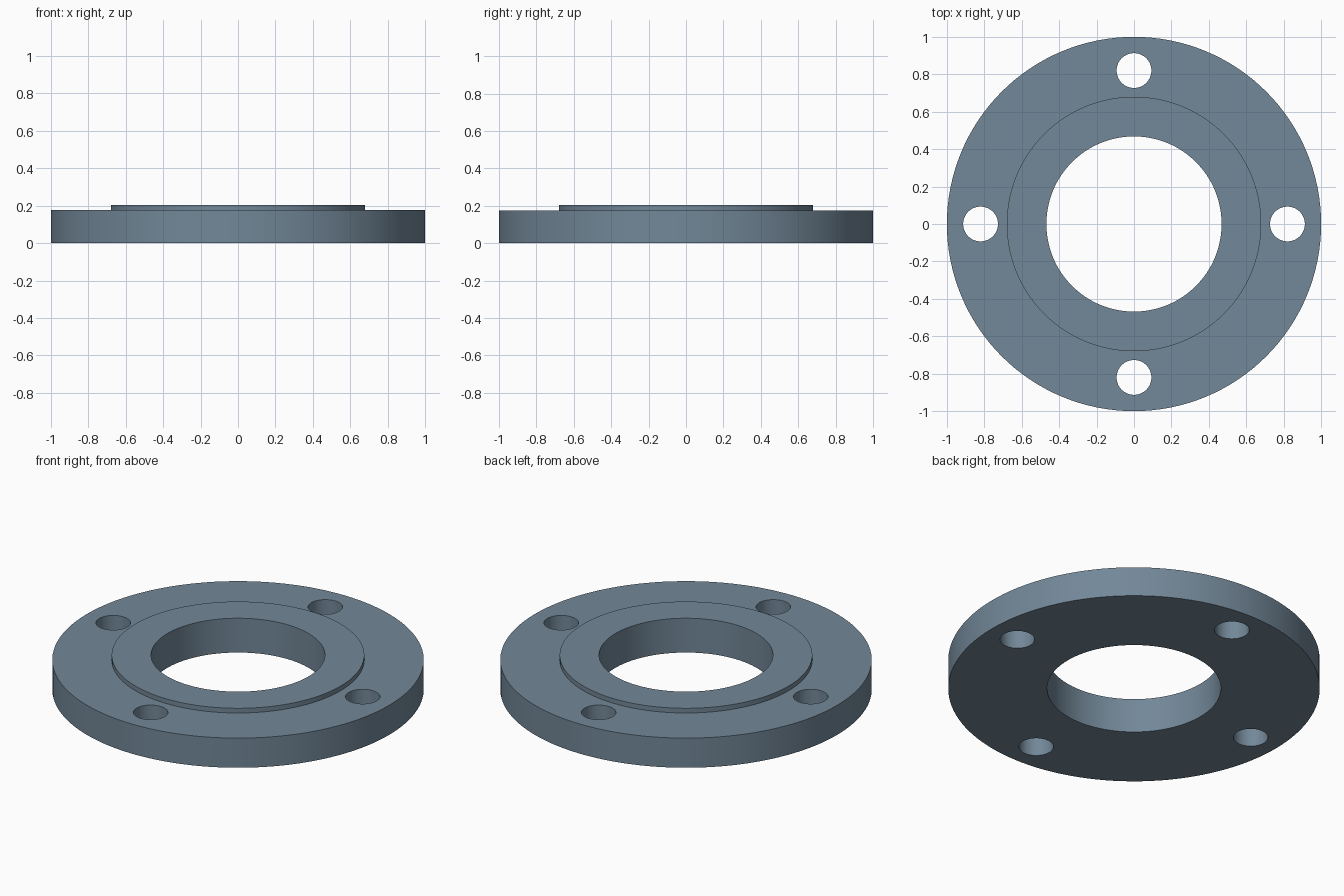
import bpy, bmesh, math

if "Cube" in bpy.data.objects:
    bpy.data.objects.remove(bpy.data.objects["Cube"])

SEG = 128
R_OUT, R_FACE, R_BORE = 1.0, 0.68, 0.468
Z_PLATE, Z_FACE = 0.176, 0.204
R_BOLT, R_HOLE, N_HOLES, HOLE_SEG = 0.82, 0.093, 4, 48

# Flange body: closed profile turned around the z axis
profile = [(R_BORE, 0), (R_OUT, 0), (R_OUT, Z_PLATE),
           (R_FACE, Z_PLATE), (R_FACE, Z_FACE), (R_BORE, Z_FACE)]
bm = bmesh.new()
rings = []
for i in range(SEG):
    a = 2 * math.pi * i / SEG
    rings.append([bm.verts.new((r * math.cos(a), r * math.sin(a), z)) for r, z in profile])
for i in range(SEG):
    p, q = rings[i], rings[(i + 1) % SEG]
    for j in range(len(profile)):
        k = (j + 1) % len(profile)
        bm.faces.new((p[j], q[j], q[k], p[k]))
bmesh.ops.recalc_face_normals(bm, faces=bm.faces)
mesh = bpy.data.meshes.new("flange")
bm.to_mesh(mesh)
bm.free()
flange = bpy.data.objects.new("flange", mesh)
bpy.context.collection.objects.link(flange)

# Slate blue-grey steel
steel = bpy.data.materials.new("slate_steel")
steel.diffuse_color = (0.17, 0.245, 0.315, 1)
steel.use_nodes = True
steel.node_tree.nodes["Principled BSDF"].inputs["Base Color"].default_value = steel.diffuse_color
mesh.materials.append(steel)

# Bolt holes: one cutter per hole, evenly spaced on the bolt circle
for i in range(N_HOLES):
    a = 2 * math.pi * i / N_HOLES
    # half-step turn keeps cutter edges off the body's radial edges
    bpy.ops.mesh.primitive_cylinder_add(
        vertices=HOLE_SEG, radius=R_HOLE, depth=1,
        location=(R_BOLT * math.cos(a), R_BOLT * math.sin(a), 0.1),
        rotation=(0, 0, math.pi / HOLE_SEG))
    cutter = bpy.context.object
    cutter.name = "bolt_hole_cutter"
    cutter.hide_render = True
    cutter.data.materials.append(steel)
    mod = flange.modifiers.new("bolt_hole", 'BOOLEAN')
    mod.operation = 'DIFFERENCE'
    mod.solver = 'EXACT'
    mod.object = cutter
    bpy.ops.object.select_all(action='DESELECT')
    flange.select_set(True)
    bpy.context.view_layer.objects.active = flange
    bpy.ops.object.modifier_apply(modifier=mod.name)
    bpy.data.objects.remove(cutter, do_unlink=True)

# Smooth round walls, crisp rims
bpy.ops.object.shade_smooth_by_angle(angle=math.radians(30))
